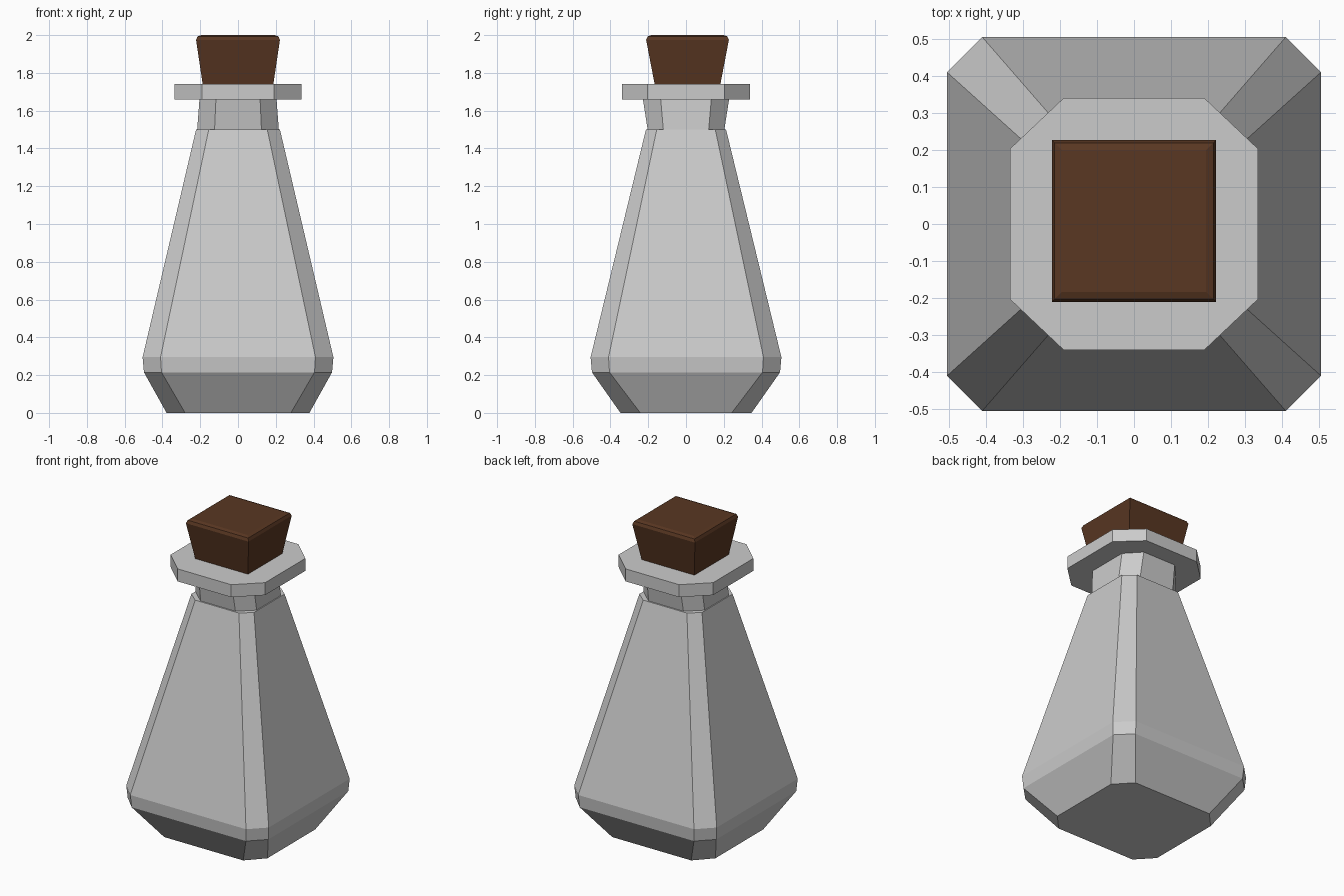
import bpy, bmesh

if "Cube" in bpy.data.objects:
    bpy.data.objects.remove(bpy.data.objects["Cube"])


def ring_points(hx, hy, ix, iy):
    """Chamfered rectangle: half sizes hx, hy; flat sides end at ix, iy."""
    pts = [(hx, -iy), (hx, iy), (ix, hy), (-ix, hy),
           (-hx, iy), (-hx, -iy), (-ix, -hy), (ix, -hy)]
    return pts


def loft(name, rings, cy=0.0, material=None):
    """Skin stacked rings (z, hx, hy, ix, iy) and cap both ends."""
    bm = bmesh.new()
    loops = []
    for z, *size in rings:
        loops.append([bm.verts.new((x, y + cy, z)) for x, y in ring_points(*size)])
    for low, high in zip(loops, loops[1:]):
        for i in range(8):
            j = (i + 1) % 8
            bm.faces.new((low[i], low[j], high[j], high[i]))
    bm.faces.new(loops[0][::-1])
    bm.faces.new(loops[-1])
    # square rings have coincident corners, weld them
    bmesh.ops.remove_doubles(bm, verts=bm.verts, dist=1e-5)
    bmesh.ops.recalc_face_normals(bm, faces=bm.faces)
    mesh = bpy.data.meshes.new(name)
    bm.to_mesh(mesh)
    bm.free()
    obj = bpy.data.objects.new(name, mesh)
    bpy.context.collection.objects.link(obj)
    if material:
        mesh.materials.append(material)
    return obj


# Bottle body
loft("bottle_body", [
    (0.00, 0.378, 0.347, 0.28, 0.242),
    (0.215, 0.498, 0.498, 0.405, 0.405),
    (0.295, 0.505, 0.505, 0.41, 0.41),
    (1.50, 0.222, 0.212, 0.155, 0.155),
])

# Neck
loft("bottle_neck", [
    (1.50, 0.216, 0.203, 0.124, 0.12),
    (1.66, 0.204, 0.228, 0.117, 0.134),
])

# Flat lip
loft("bottle_lip", [
    (1.66, 0.335, 0.34, 0.19, 0.203),
    (1.74, 0.335, 0.34, 0.19, 0.203),
])

# Tapered square cork with a softened top edge
brown = bpy.data.materials.new("cork_brown")
brown.diffuse_color = (0.10, 0.038, 0.016, 1)
brown.use_nodes = True
brown.node_tree.nodes["Principled BSDF"].inputs["Base Color"].default_value = brown.diffuse_color
cork = [(1.74, 0.187, 0.174), (1.975, 0.222, 0.219), (1.993, 0.214, 0.211),
        (2.00, 0.194, 0.191)]
loft("cork", [(z, x, y, x, y) for z, x, y in cork], cy=0.008, material=brown)
